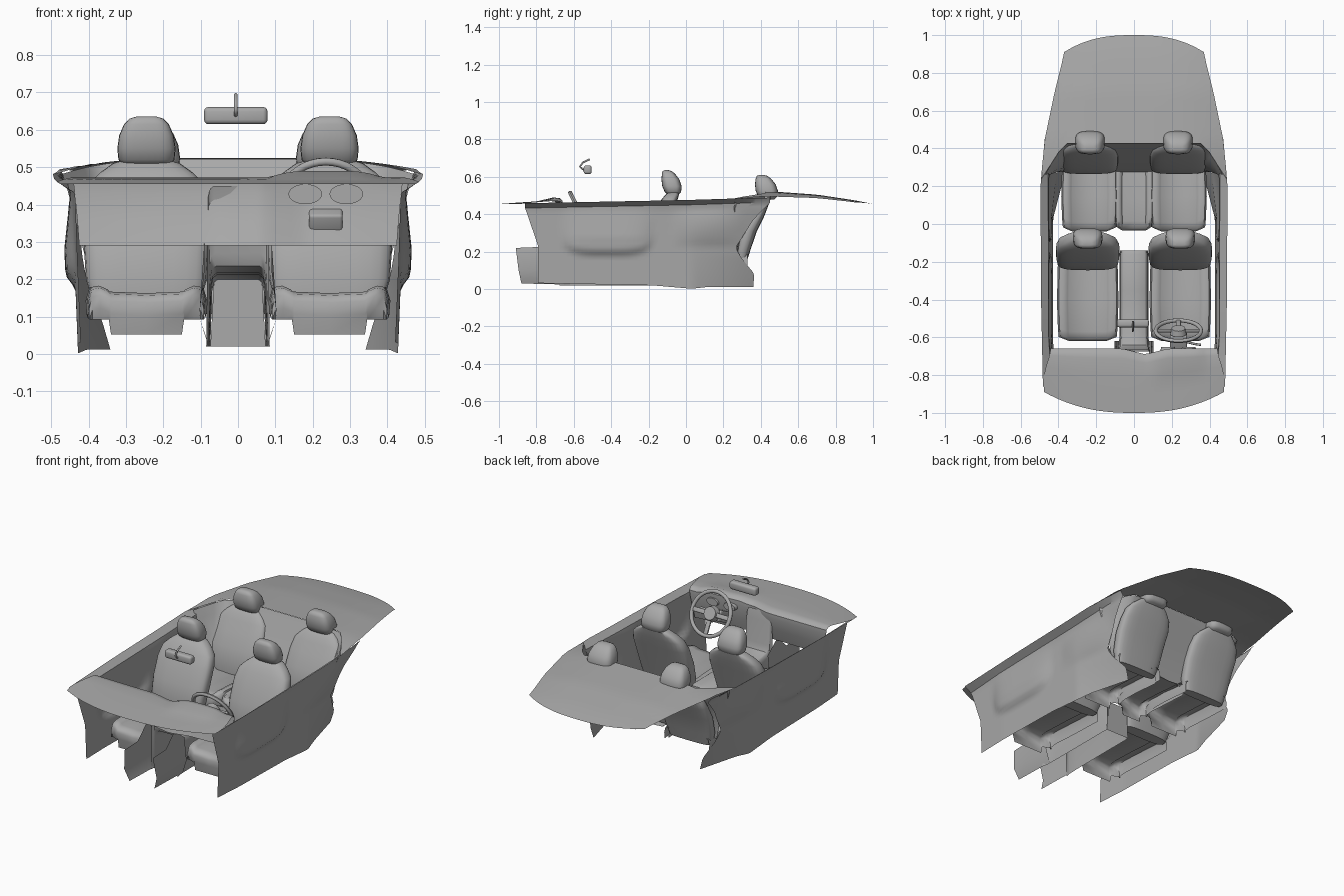
import bpy, bmesh, math
from mathutils import Matrix, Vector

cube = bpy.data.objects.get("Cube")
if cube:
    bpy.data.objects.remove(cube, do_unlink=True)

grey = bpy.data.materials.new("trim_grey")
grey.use_nodes = True
tone = (0.4, 0.4, 0.4, 1)
grey.diffuse_color = tone
grey.node_tree.nodes["Principled BSDF"].inputs["Base Color"].default_value = tone


def finish(name, bm, angle=40):
    me = bpy.data.meshes.new(name)
    bm.to_mesh(me)
    bm.free()
    me.materials.append(grey)
    for p in me.polygons:
        p.use_smooth = True
    me.set_sharp_from_angle(angle=math.radians(angle))
    ob = bpy.data.objects.new(name, me)
    bpy.context.collection.objects.link(ob)
    return ob


def sheet(name, rows, closed=False, angle=40):
    """Skin a grid of points; closed rows become capped tubes."""
    bm = bmesh.new()
    grid = [[bm.verts.new(p) for p in row] for row in rows]
    n = len(rows[0])
    for a, b in zip(grid, grid[1:]):
        for i in range(n if closed else n - 1):
            j = (i + 1) % n
            bm.faces.new((a[i], a[j], b[j], b[i]))
    if closed:
        bm.faces.new(grid[0][::-1])
        bm.faces.new(grid[-1])
    bmesh.ops.recalc_face_normals(bm, faces=bm.faces)
    return finish(name, bm, angle)


def lerp(table, t):
    """Piecewise linear lookup in a list of pairs."""
    for (a, va), (b, vb) in zip(table, table[1:]):
        if t <= b:
            return va + (vb - va) * max(0, (t - a) / (b - a))
    return table[-1][1]


def loft(name, cx, sections, power=0.6, n=24):
    """Stack rounded sections given as height, depth position, half width, half depth."""
    rows = []
    for z, y, w, d in sections:
        ring = []
        for i in range(n):
            a = 2 * math.pi * i / n
            c, s = math.cos(a), math.sin(a)
            ring.append((cx + w * math.copysign(abs(c) ** power, c),
                         y + d * math.copysign(abs(s) ** power, s), z))
        rows.append(ring)
    return sheet(name, rows, closed=True, angle=50)


def tube(name, pts, r):
    cu = bpy.data.curves.new(name, "CURVE")
    cu.dimensions = "3D"
    cu.bevel_depth = r
    cu.bevel_resolution = 2
    cu.use_fill_caps = True
    sp = cu.splines.new("POLY")
    sp.points.add(len(pts) - 1)
    for p, co in zip(sp.points, pts):
        p.co = (*co, 1)
    cu.materials.append(grey)
    ob = bpy.data.objects.new(name, cu)
    bpy.context.collection.objects.link(ob)


def box(name, size, mat, bevel=0.008):
    bm = bmesh.new()
    bmesh.ops.create_cube(bm, size=1)
    bmesh.ops.scale(bm, vec=size, verts=bm.verts)
    bmesh.ops.bevel(bm, geom=bm.edges[:], offset=bevel, segments=3, affect="EDGES", profile=0.5)
    bmesh.ops.transform(bm, matrix=mat, verts=bm.verts)
    return finish(name, bm)


def disc(name, r, depth, mat):
    bm = bmesh.new()
    bmesh.ops.create_cone(bm, cap_ends=True, segments=24, radius1=r, radius2=r * 0.8, depth=depth)
    bmesh.ops.transform(bm, matrix=mat, verts=bm.verts)
    return finish(name, bm)


def spread(n):
    return [-1 + 2 * i / n for i in range(n + 1)]


# Seats: cushion shell, backrest and headrest
def cushion(name, cx, front, back, lift, w=0.155):
    section = [(-1, -.06), (-1.02, -.02), (-.96, .012), (-.82, .016), (-.67, .006), (-.63, 0), (0, -.004),
               (.63, 0), (.67, .006), (.82, .016), (.96, .012), (1.02, -.02), (1, -.06)]
    rows = []
    mid = (front + back) / 2
    for y, drop, k in ((front + .012, .115, .97), (front + .002, .06, .97), (front, .025, .97),
                       (front + .012, .006, .98), (front + .05, 0, 1),
                       (mid, .004, 1.03), (back, .02, 1)):
        row = []
        for u, h in section:
            outer = abs(u) > .65
            # bolsters end further back and higher than the middle panel
            set_back = .06 * max(0, abs(u) - .65) if y < front + .06 else 0
            floor = lift - (.075 if outer else .115)
            row.append((cx + u * w * k, y + set_back, max(floor, lift + h - drop)))
        rows.append(row)
    sheet(name, rows, angle=50)


backrest = [(.13, -.205, .14, .035), (.2, -.195, .162, .05), (.3, -.165, .168, .055),
            (.4, -.125, .168, .052), (.455, -.1, .155, .047), (.485, -.085, .125, .042),
            (.51, -.07, .09, .034), (.522, -.065, .05, .02)]
headrest = [(.505, -.068, .06, .03), (.52, -.07, .075, .044), (.55, -.075, .078, .052),
            (.585, -.083, .073, .048), (.615, -.093, .06, .036), (.63, -.1, .045, .025),
            (.636, -.104, .025, .01)]
for s, side in ((-1, "right"), (1, "left")):
    x = .245 * s
    cushion(side + "_front_cushion", x, -.62, -.2, .167)
    loft(side + "_front_backrest", x, backrest)
    loft(side + "_front_headrest", x, headrest)
    cushion(side + "_rear_cushion", .236 * s, -.04, .33, .19, .142)
    loft(side + "_rear_backrest", x - .005 * s,
         [(z + .01 if z < .4 else z - .015, y + .5, w * .93, d * .8) for z, y, w, d in backrest])
    loft(side + "_rear_headrest", x - .012 * s,
         [(z - .025, y + .507, w, d * 1.15) for z, y, w, d in headrest])
cushion("rear_middle_cushion", 0, -.035, .3, .182, .098)

# Rear seat wall, with wings folding forward to the doors
rows = []
for y, z, fold, w in ((.428, .522, 1, .47), (.405, .47, .9, .455), (.35, .36, .5, .43),
                      (.3, .25, .15, .405), (.275, .17, 0, .39)):
    row = []
    for u in spread(32):
        a = abs(u)
        wing = max(0, (a - .8) / .2)
        row.append((u * w, y - .165 * fold * wing, z - .04 * fold * a ** 4))
    rows.append(row)
sheet("rear_seat_wall", rows)

# Rear deck with a curved tail and forward side horns
outline = [(.25, .492), (.45, .472), (.7, .42), (.9, .37)]
rows = []
for i in range(13):
    t = i / 12
    row = []
    for u in spread(24):
        a = abs(u)
        start = .425 - .19 * max(0, (a - .78) / .22)
        end = 1 - .09 * a ** 2.6
        y = start + (end - start) * t
        z = lerp([(.2, .515), (.42, .525), (.7, .505), (.9, .475), (1, .455)], y)
        row.append((u * lerp(outline, y), y, z - (.036 - .026 * t) * a ** 4))
    rows.append(row)
sheet("rear_deck", rows)

# Dashboard: flowing top, rolled edge and lower fascia
rows = []
for t, z, w in ((0, .455, .475), (.3, .462, .482), (.6, .468, .465), (.85, .472, .447),
                (.95, .468, .443), (1, .455, .44), (1, .43, .437), (.95, .36, .43), (.88, .29, .425)):
    row = []
    for u in spread(36):
        x = u * w
        hood = max(0, 1 - ((x - .235) / .15) ** 4)
        front = -1 + .11 * abs(u) ** 2.4
        edge = -.66 - .03 * max(0, 1 - abs(x - .06) / .12)
        rise = .018 * hood if .6 < t and z > .42 else 0
        row.append((x, front + (edge - front) * t, z + rise))
    rows.append(row)
sheet("dashboard", rows)

# Instrument pods and steering column
turn = Matrix.Rotation(math.radians(-90), 4, "X")
for x in (.18, .29):
    disc("instrument_pod", .045, .04,
         Matrix.Translation((x, -.672, .428)) @ Matrix.Diagonal((1, 1, .6, 1)) @ turn)
tilt = Matrix.Translation((.235, -.565, .408)) @ Matrix.Rotation(math.radians(-63), 4, "X")
box("steering_column", (.09, .06, .12), tilt @ Matrix.Translation((0, 0, -.08)))
tube("indicator_stalk", [(.26, -.62, .39), (.32, -.635, .385), (.355, -.64, .385)], .006)

# Steering wheel
rim = []
for i in range(41):
    a = 2 * math.pi * i / 40
    rim.append([tilt @ Vector((math.cos(a) * (.12 + .011 * math.cos(b)),
                               math.sin(a) * (.12 + .011 * math.cos(b)), .011 * math.sin(b)))
                for b in [math.pi * k / 4 for k in range(9)]])
sheet("steering_wheel_rim", rim, angle=60)
disc("steering_wheel_hub", .045, .03, tilt)
for a in (0, 90, 180):
    box("steering_wheel_spoke", (.085, .026, .012),
        tilt @ Matrix.Rotation(math.radians(a), 4, "Z") @ Matrix.Translation((.075, 0, 0)), .004)

# Centre stack and tunnel as one folded shell
rows = []
for y, top, w in ((-.675, .45, .075), (-.662, .4, .073), (-.655, .27, .071), (-.64, .235, .069),
                  (-.58, .217, .067), (-.35, .212, .066), (-.16, .21, .066), (-.14, .2, .064)):
    rows.append([(-w - .01, y, .02), (-w - .005, y, top - .03), (-w, y, top - .008),
                 (-w + .01, y, top), (w - .01, y, top), (w, y, top - .008),
                 (w + .005, y, top - .03), (w + .01, y, .02)])
sheet("console", rows)
sheet("console_rear_end", [[(-.074, -.14, .02), (.074, -.14, .02)], [(-.064, -.14, .2), (.064, -.14, .2)]])
for s, side in ((-1, "right"), (1, "left")):
    cols = ((-.91, -.88, .22, .03), (-.79, -.79, .225, .028), (-.71, -.71, .3, .026), (-.62, -.62, .23, .024))
    sheet(side + "_tunnel_panel", [[(.08 * s, yb, zb), (.104 * s, (yt + yb) / 2, .1), (.09 * s, yt, zt)]
                                  for yt, yb, zt, zb in cols])

# Doors: one skin each, with a dished pocket, a rear swell, a flared top rim
# and a lower rear corner that curves inward around the wheel arch
front_edge = [(0, -.79), (.22, -.79), (.45, -.86)]
rear_edge = [(0, .36), (.07, .365), (.15, .3), (.21, .265), (.36, .36), (.45, .45)]
bottom = [(-.8, .032), (-.18, .02), (.03, .002), (.12, .012), (.4, .012)]
top = [(-.87, .455), (0, .472), (.25, .48), (.46, .485)]
skin = [(0, .428), (.2, .436), (.42, .447), (.455, .455)]
arch = [(0, .09), (.1, .065), (.18, .045), (.3, .025), (.42, 0)]
rim_x = [(-.87, .482), (-.4, .492), (.2, .495), (.46, .472)]
for s, side in ((-1, "right"), (1, "left")):
    rows = []
    for i in range(25):
        row = []
        for j in range(51):
            h = min(1, i / 23)
            y0, y1 = lerp(front_edge, .45 * h), lerp(rear_edge, .45 * h)
            y = y0 + (y1 - y0) * j / 50
            z0, z1 = lerp(bottom, y), lerp(top, y) - .022
            z = z0 + (z1 - z0) * h
            x = lerp(skin, z) - .012 * max(0, (-y - .6) / .26)
            x -= lerp(arch, z) * min(1, max(0, (y - .03) / .33))
            # pocket: firm rounded lower lip, fading out upwards
            reach = max(0, 1 - ((y + .42) / .25) ** 4)
            lip = .265 - .09 * reach ** .5
            pocket = min(1, max(0, (z - lip) / .035)) * min(1, max(0, (.44 - z) / .16)) * reach
            swell = max(0, 1 - ((y - .12) / .2) ** 2) * max(0, 1 - ((z - .33) / .1) ** 2)
            x += .025 * pocket + .015 * swell
            if i == 24:
                x, z = lerp(rim_x, y), lerp(top, y) + .004
            row.append((x * s, y, z))
        rows.append(row)
    sheet(side + "_door", rows, angle=35)

# Rear view mirror on a bent stalk
box("mirror", (.17, .042, .046), Matrix.Translation((-.006, -.526, .638)), .012)
tube("mirror_stalk", [(-.006, -.515, .694), (-.006, -.55, .678), (-.006, -.567, .655),
                      (-.006, -.55, .64), (-.006, -.53, .638)], .005)
